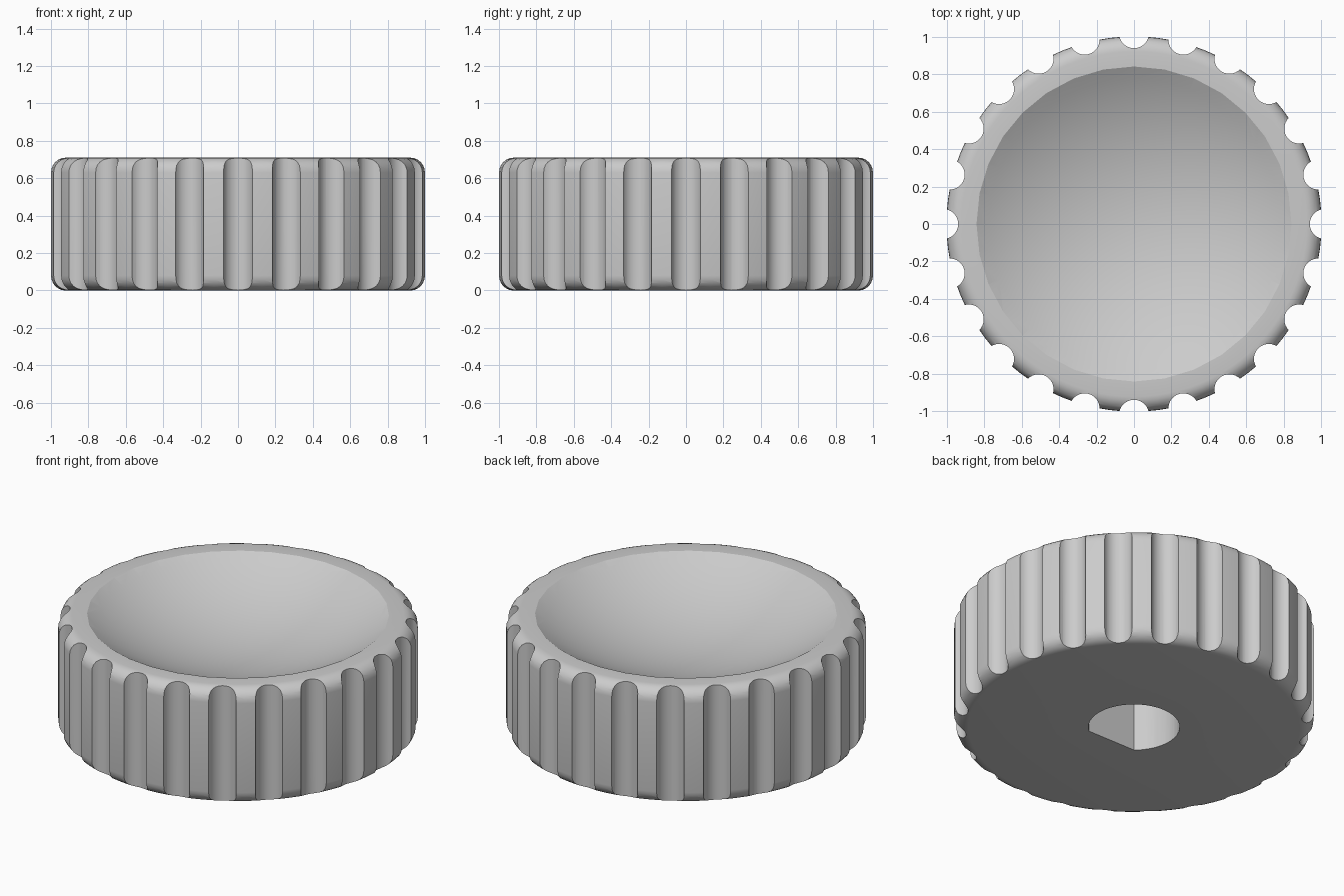
import bpy, bmesh
from math import sin, cos, pi, radians, sqrt, acos

if "Cube" in bpy.data.objects:
    bpy.data.objects.remove(bpy.data.objects["Cube"])

R, H, FILLET = 1.003, 0.71, 0.08          # body
GROOVES, GROOVE_R, GROOVE_AT = 24, 0.08, 1.02
RIM, DEPTH = 0.842, 0.24                  # dish in the top
HOLE_R, FLAT, HOLE_H = 0.255, 0.195, 0.36  # shaft socket


def finish(bm, name):
    bmesh.ops.recalc_face_normals(bm, faces=bm.faces)
    mesh = bpy.data.meshes.new(name)
    bm.to_mesh(mesh)
    bm.free()
    obj = bpy.data.objects.new(name, mesh)
    bpy.context.collection.objects.link(obj)
    return obj


def revolve(name, profile, segments):
    """Spin an (r, z) profile that starts and ends on the axis."""
    bm = bmesh.new()
    verts = [bm.verts.new((r, 0, z)) for r, z in profile]
    edges = [bm.edges.new(pair) for pair in zip(verts, verts[1:])]
    bmesh.ops.spin(bm, geom=verts + edges, cent=(0, 0, 0), axis=(0, 0, 1),
                   angle=2 * pi, steps=segments, use_merge=True)
    bmesh.ops.remove_doubles(bm, verts=bm.verts, dist=1e-5)
    return finish(bm, name)


def add_prism(bm, outline, z0, z1):
    face = bm.faces.new([bm.verts.new((x, y, z0)) for x, y in outline])
    top = bmesh.ops.extrude_face_region(bm, geom=[face], use_keep_orig=True)
    moved = [g for g in top["geom"] if isinstance(g, bmesh.types.BMVert)]
    bmesh.ops.translate(bm, verts=moved, vec=(0, 0, z1 - z0))


def cut(target, cutter):
    mod = target.modifiers.new("cut", 'BOOLEAN')
    mod.operation, mod.solver, mod.object = 'DIFFERENCE', 'EXACT', cutter
    cutter.hide_render = True
    bpy.context.view_layer.objects.active = target
    bpy.ops.object.modifier_apply(modifier=mod.name)
    bpy.data.objects.remove(cutter)


# Round body with filleted top and bottom edges
arc = [radians(a) for a in range(0, 91, 15)]
lower = [(R - FILLET + FILLET * sin(a), FILLET - FILLET * cos(a)) for a in arc]
upper = [(r, H - z) for r, z in reversed(lower)]
knob = revolve("knob_body", [(0, 0)] + lower + upper + [(0, H)], 96)

# Shallow spherical dish
ball = (RIM ** 2 + DEPTH ** 2) / (2 * DEPTH)
half = acos((ball - DEPTH) / ball)
bowl = [(ball * sin(half * i / 12), H - DEPTH + ball - ball * cos(half * i / 12))
        for i in range(13)]
cut(knob, revolve("dish_cutter", bowl + [(RIM, H + 0.2), (0, H + 0.2)], 32))

# Grip grooves around the side
bm = bmesh.new()
for i in range(GROOVES):
    a = 2 * pi * i / GROOVES
    cx, cy = GROOVE_AT * cos(a), GROOVE_AT * sin(a)
    add_prism(bm, [(cx + GROOVE_R * cos(a + pi * k / 16),
                    cy + GROOVE_R * sin(a + pi * k / 16)) for k in range(32)],
              -0.1, H + 0.1)
cut(knob, finish(bm, "groove_cutter"))

# D-shaped shaft socket underneath, flat towards the front
bm = bmesh.new()
start = -pi / 2 + acos(FLAT / HOLE_R)
sweep = 2 * pi - 2 * acos(FLAT / HOLE_R)
add_prism(bm, [(HOLE_R * cos(start + sweep * k / 32),
                HOLE_R * sin(start + sweep * k / 32)) for k in range(33)],
          -0.1, HOLE_H)
cut(knob, finish(bm, "socket_cutter"))

# Plain grey finish
grey = bpy.data.materials.new("light_grey")
grey.use_nodes = True
color = (0.6, 0.6, 0.6, 1)
grey.diffuse_color = color
grey.node_tree.nodes["Principled BSDF"].inputs["Base Color"].default_value = color
knob.data.materials.clear()
knob.data.materials.append(grey)
for poly in knob.data.polygons:
    poly.material_index = 0

for obj in bpy.context.selected_objects:
    obj.select_set(False)
knob.select_set(True)
bpy.context.view_layer.objects.active = knob
bpy.ops.object.shade_smooth_by_angle(angle=radians(30))
